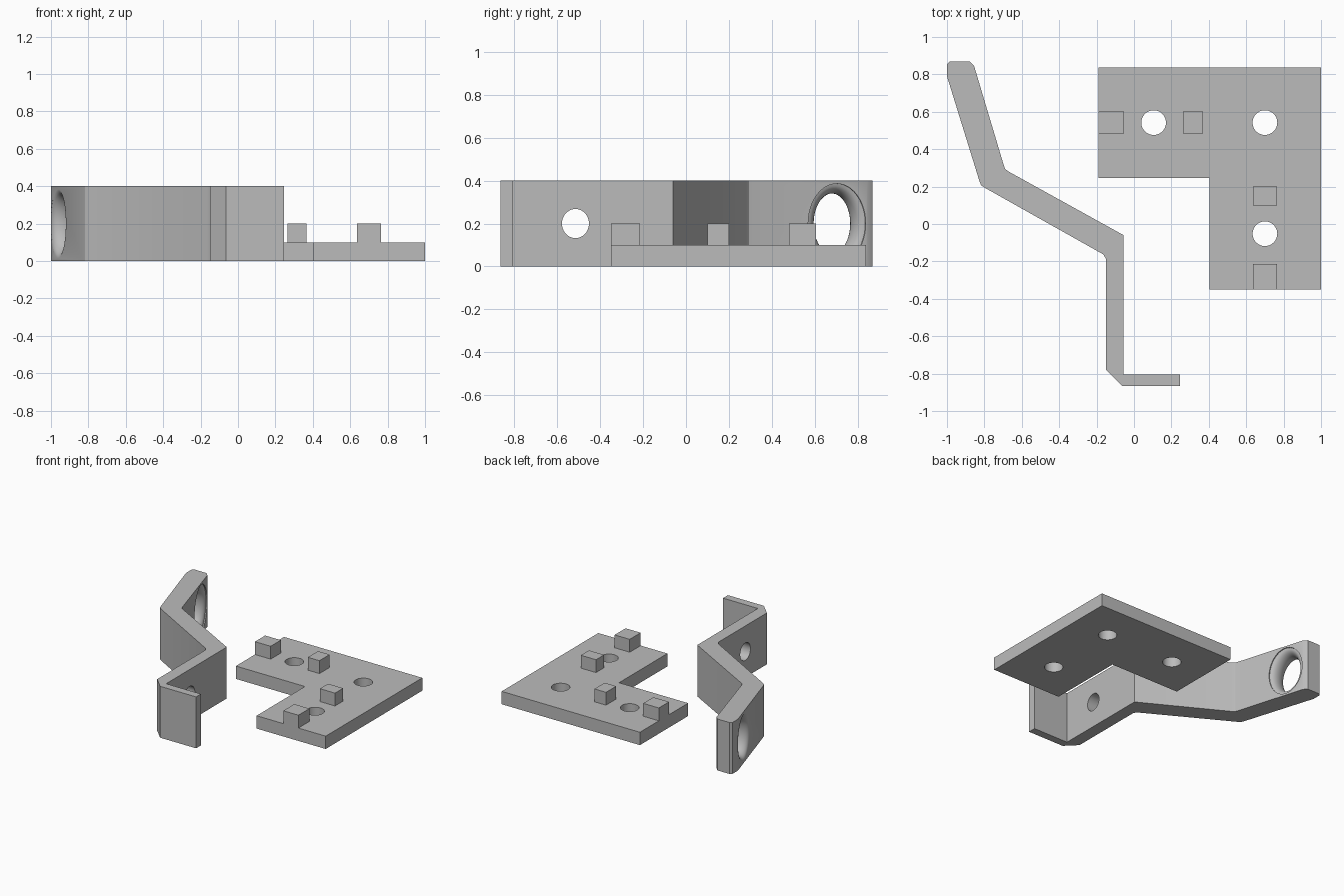
import bpy, bmesh
from math import sin, cos, pi, sqrt, radians
from mathutils import Vector

if "Cube" in bpy.data.objects:
    bpy.data.objects.remove(bpy.data.objects["Cube"], do_unlink=True)

grey = bpy.data.materials.new("plain_grey")
grey.use_nodes = True
COLOR = (0.5, 0.5, 0.5, 1)
grey.diffuse_color = COLOR
grey.node_tree.nodes["Principled BSDF"].inputs["Base Color"].default_value = COLOR


def loft(name, rings):
    """Solid skinned through matching rings of points, capped at both ends."""
    bm = bmesh.new()
    loops = [[bm.verts.new(p) for p in ring] for ring in rings]
    n = len(loops[0])
    for a, b in zip(loops, loops[1:]):
        for i in range(n):
            j = (i + 1) % n
            bm.faces.new((a[i], a[j], b[j], b[i]))
    bm.faces.new(loops[0][::-1])
    bm.faces.new(loops[-1])
    bmesh.ops.recalc_face_normals(bm, faces=bm.faces)
    mesh = bpy.data.meshes.new(name)
    bm.to_mesh(mesh)
    bm.free()
    mesh.materials.append(grey)
    obj = bpy.data.objects.new(name, mesh)
    bpy.context.collection.objects.link(obj)
    return obj


def extrude(name, outline, z0, z1):
    return loft(name, [[(x, y, z) for x, y in outline] for z in (z0, z1)])


def bore(centre, axis, radii, stations, sides=48):
    """Hole cutter: ellipses along an axis; stations are (distance, added radius)."""
    axis = Vector(axis).normalized()
    side = axis.orthogonal().normalized() if abs(axis.z) > 0.9 else Vector((0, 0, 1)).cross(axis)
    up = axis.cross(side)
    rings = []
    for d, grow in stations:
        rings.append([Vector(centre) + axis * d
                      + side * (radii[0] + grow) * cos(2 * pi * i / sides)
                      + up * (radii[1] + grow) * sin(2 * pi * i / sides)
                      for i in range(sides)])
    cutter = loft("hole_cutter", rings)
    cutter.hide_render = True
    return cutter


def finish(obj, cutters=()):
    bpy.ops.object.select_all(action="DESELECT")
    bpy.context.view_layer.objects.active = obj
    obj.select_set(True)
    for cutter in cutters:
        mod = obj.modifiers.new("hole", "BOOLEAN")
        mod.operation, mod.solver, mod.object = "DIFFERENCE", "EXACT", cutter
        bpy.ops.object.modifier_apply(modifier=mod.name)
        bpy.data.objects.remove(cutter, do_unlink=True)
    bpy.ops.object.shade_smooth_by_angle(angle=radians(29))


# L-shaped base plate with three screw holes
R = 0.066
plate = extrude("base_plate", [(-0.19, 0.838), (1, 0.838), (1, -0.35), (0.405, -0.35),
                               (0.405, 0.245), (-0.19, 0.245)], 0, 0.1)
finish(plate, [bore((x, y, 0.05), (0, 0, 1), (R, R), [(-0.1, 0), (0.1, 0)])
               for x, y in ((0.105, 0.542), (0.7, 0.542), (0.7, -0.052))])

# Locating pegs, one pair along each arm of the plate
for name, x0, x1, y0, y1 in (("side_peg_outer", -0.19, -0.055, 0.48, 0.605),
                             ("side_peg_inner", 0.265, 0.365, 0.48, 0.605),
                             ("front_peg_inner", 0.635, 0.765, 0.1, 0.2),
                             ("front_peg_outer", 0.635, 0.765, -0.35, -0.215)):
    finish(extrude(name, [(x0, y0), (x1, y0), (x1, y1), (x0, y1)], 0.1, 0.2))

# Bent bracket: foot, upright leg, slanted middle and end arm
bracket = extrude("bent_bracket", [
    (-0.985, 0.87), (-0.88, 0.87), (-0.855, 0.845),
    (-0.695, 0.31), (-0.688, 0.293), (-0.67, 0.28),
    (-0.055, -0.06), (-0.055, -0.805), (0.245, -0.805), (0.245, -0.865),
    (-0.065, -0.865), (-0.15, -0.78), (-0.15, -0.185), (-0.165, -0.162),
    (-0.8, 0.195), (-0.817, 0.207), (-0.825, 0.225), (-1, 0.79), (-1, 0.855)], 0, 0.4)

# Round screw hole in the leg, flared oval hole in the end arm
HALF, FLARE = 0.073, 0.046
profile = [(-0.12, FLARE)]
for k in range(-6, 7):
    t = sin(k / 6 * pi / 2)
    profile.append((HALF * t, FLARE * (1 - sqrt(max(0, 1 - t * t)))))
profile.append((0.12, FLARE))
finish(bracket, [
    bore((-0.1, -0.515, 0.2), (1, 0, 0), (0.063, 0.068), [(-0.1, 0), (0.1, 0)]),
    bore((-0.89, 0.68, 0.2), (0.957, 0.29, 0), (0.094, 0.14), profile)])
